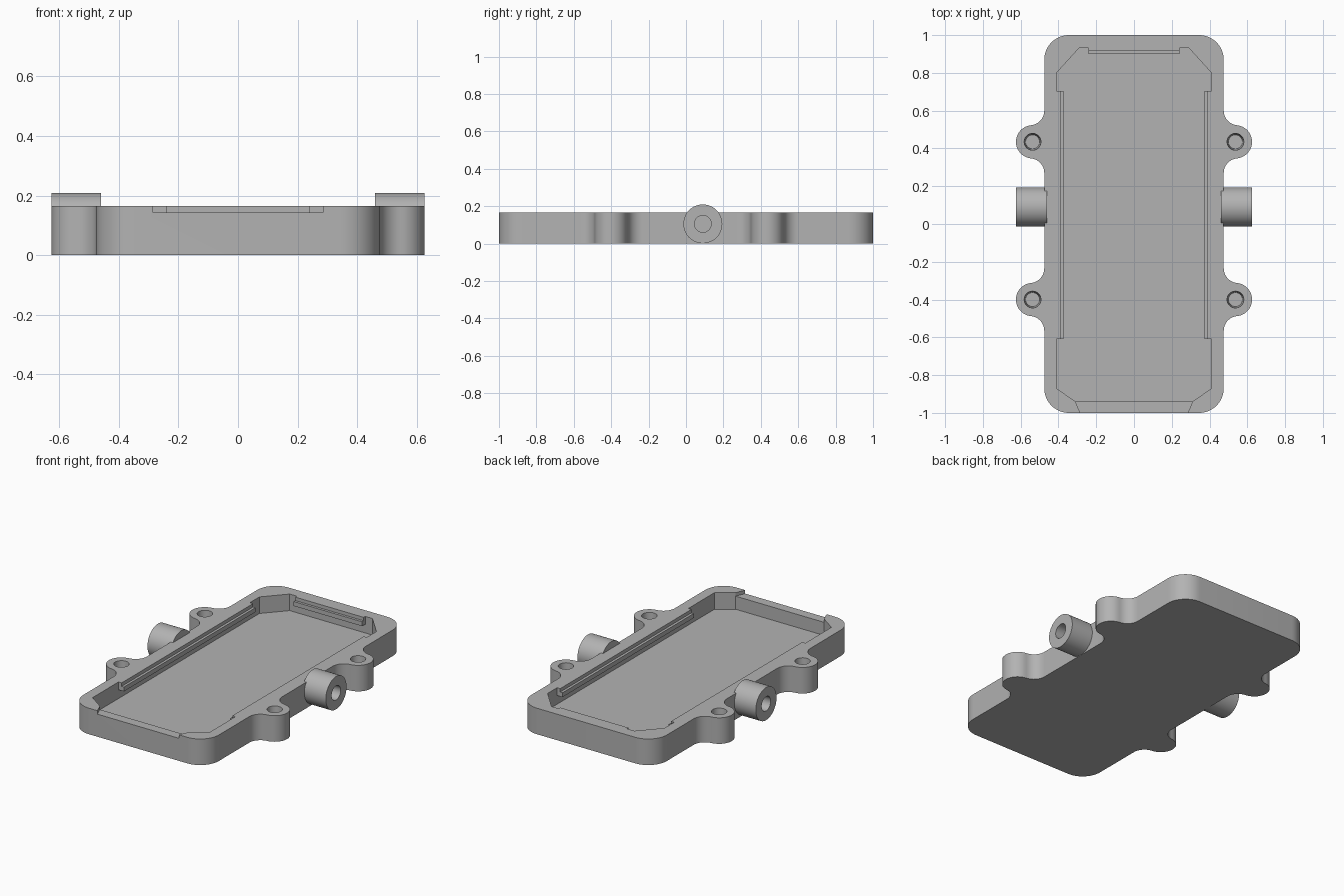
import bpy, bmesh
from math import cos, sin, pi, radians, atan2
from mathutils import Matrix

if "Cube" in bpy.data.objects:
    bpy.data.objects.remove(bpy.data.objects["Cube"], do_unlink=True)

grey = bpy.data.materials.new("plain grey")
grey.use_nodes = True
colour = (0.45, 0.45, 0.45, 1)
grey.diffuse_color = colour
grey.node_tree.nodes["Principled BSDF"].inputs["Base Color"].default_value = colour

HALF_W, HEIGHT, FLOOR, LEDGE = 0.475, 0.165, 0.06, 0.143
EAR_X, EAR_R, FILLET = 0.537, 0.088, 0.078
EAR_YS = (0.435, -0.4)


def add(name, bm):
    bmesh.ops.recalc_face_normals(bm, faces=bm.faces)
    mesh = bpy.data.meshes.new(name)
    bm.to_mesh(mesh)
    bm.free()
    ob = bpy.data.objects.new(name, mesh)
    bpy.context.collection.objects.link(ob)
    mesh.materials.append(grey)
    return ob


def prism(name, pts, z0, z1):
    bm = bmesh.new()
    face = bm.faces.new([bm.verts.new((x, y, z0)) for x, y in pts])
    ext = bmesh.ops.extrude_face_region(bm, geom=[face])["geom"]
    verts = [v for v in ext if isinstance(v, bmesh.types.BMVert)]
    bmesh.ops.translate(bm, verts=verts, vec=(0, 0, z1 - z0))
    return add(name, bm)


def box(name, x0, x1, y0, y1, z0, z1):
    return prism(name, [(x0, y0), (x1, y0), (x1, y1), (x0, y1)], z0, z1)


def cylinder(name, r0, r1, depth, matrix):
    bm = bmesh.new()
    bmesh.ops.create_cone(bm, cap_ends=True, segments=48, radius1=r0,
                          radius2=r1, depth=depth, matrix=matrix)
    return add(name, bm)


def cut(ob, cutter):
    mod = ob.modifiers.new("cut", "BOOLEAN")
    mod.operation, mod.solver, mod.object = "DIFFERENCE", "EXACT", cutter
    bpy.ops.object.select_all(action="DESELECT")
    bpy.context.view_layer.objects.active = ob
    ob.select_set(True)
    bpy.ops.object.modifier_apply(modifier=mod.name)
    bpy.data.objects.remove(cutter, do_unlink=True)


def smooth(ob):
    bpy.ops.object.select_all(action="DESELECT")
    bpy.context.view_layer.objects.active = ob
    ob.select_set(True)
    bpy.ops.object.shade_smooth_by_angle(angle=radians(30))


def arc(cx, cy, r, a0, a1, n):
    return [(cx + r * cos(a0 + (a1 - a0) * i / n),
             cy + r * sin(a0 + (a1 - a0) * i / n)) for i in range(n + 1)]


def mirror_x(pts):
    return pts + [(-x, y) for x, y in reversed(pts)]


# Outer outline: right side from front to back, with filleted ears
dx = HALF_W + FILLET - EAR_X
dy = ((EAR_R + FILLET) ** 2 - dx ** 2) ** 0.5
swing = atan2(dy, dx)
side = arc(HALF_W - 0.13, -0.87, 0.13, -pi / 2, 0, 12)
for y in sorted(EAR_YS):
    side += arc(HALF_W + FILLET, y - dy, FILLET, pi, pi - swing, 10)
    side += arc(EAR_X, y, EAR_R, -swing, swing, 24)[1:-1]
    side += arc(HALF_W + FILLET, y + dy, FILLET, pi + swing, pi, 10)
side += arc(HALF_W - 0.13, 0.87, 0.13, 0, pi / 2, 12)
tray = prism("tray_body", mirror_x(side), 0, HEIGHT)

# Cavity with chamfered corners, and dovetail lid slot in the front wall
cavity = [(0.31, -0.94), (0.41, -0.87), (0.41, 0.80), (0.29, 0.932)]
cut(tray, prism("cavity_cutter", mirror_x(cavity), FLOOR, 0.3))
slot = [(0.281, -1.01), (0.314, -0.93)]
cut(tray, prism("slot_cutter", mirror_x(slot), LEDGE, 0.3))

# Blind, slightly tapered screw holes in the ears
for sx in (-1, 1):
    for y in EAR_YS:
        cut(tray, cylinder("hole_cutter", 0.037, 0.045, 0.14,
                           Matrix.Translation((sx * EAR_X, y, 0.105))))
smooth(tray)

# Stepped rails along both side walls: upper lip and lower ledge
for sx, label in ((1, "left"), (-1, "right")):
    for part, inner, z0, z1 in (("lip", 0.388, LEDGE, HEIGHT),
                                ("ledge", 0.372, 0.115, LEDGE)):
        xs = sorted((sx * inner, sx * 0.412))
        box(f"{label}_rail_{part}", *xs, -0.61, 0.705, z0, z1)

# Stepped rail on the back wall
box("back_rail_lip", -0.24, 0.24, 0.916, 0.935, LEDGE, HEIGHT)
box("back_rail_ledge", -0.24, 0.24, 0.90, 0.935, 0.115, LEDGE)

# Side tubes with blind bores
for sx, label in ((1, "left"), (-1, "right")):
    turn = Matrix.Rotation(pi / 2, 4, "Y")
    tube = cylinder(f"{label}_tube", 0.104, 0.104, 0.165,
                    Matrix.Translation((sx * 0.5425, 0.09, 0.105)) @ turn)
    cut(tube, cylinder("bore_cutter", 0.045, 0.045, 0.2,
                       Matrix.Translation((sx * 0.58, 0.09, 0.105)) @ turn))
    smooth(tube)
